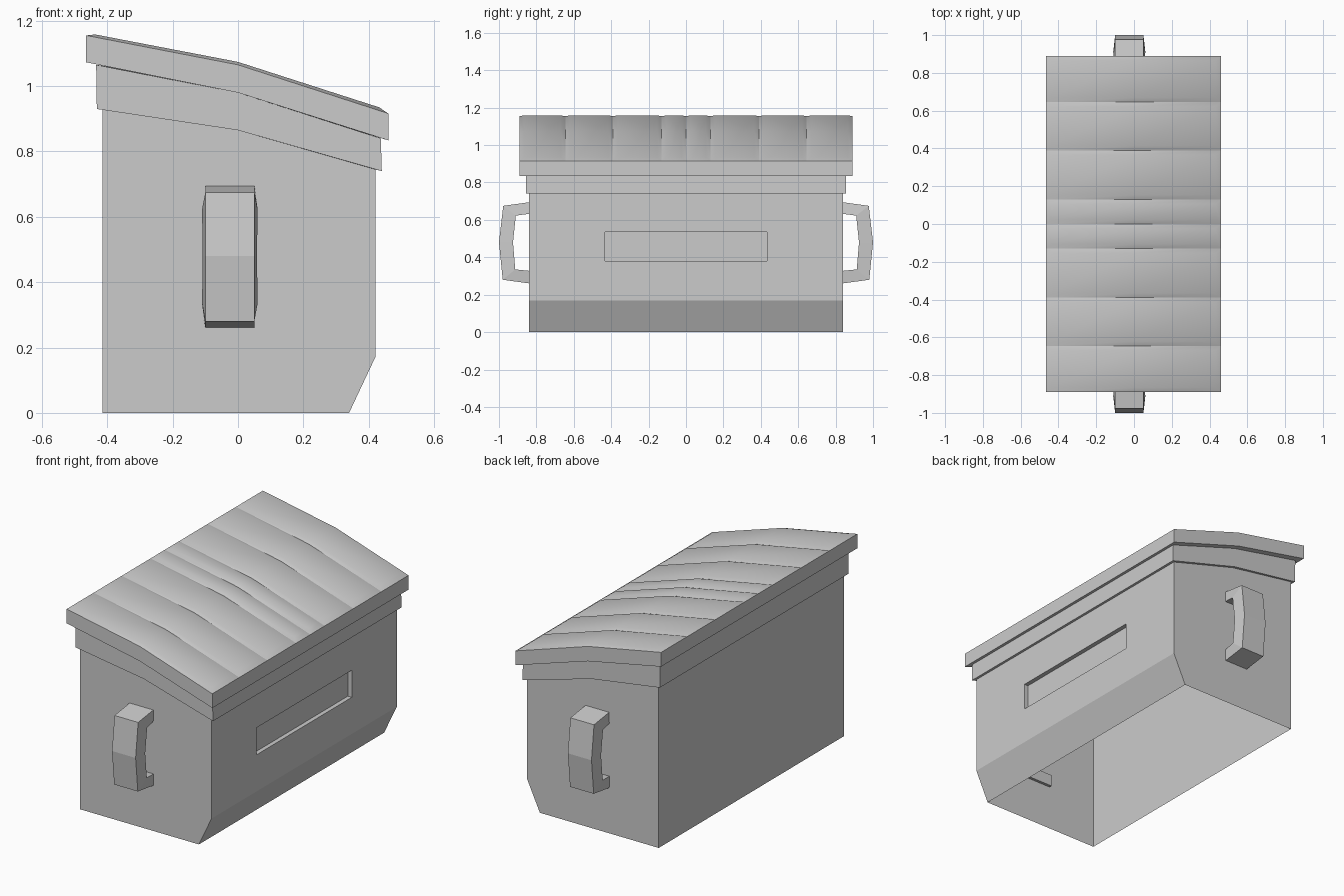
import bpy, bmesh

if "Cube" in bpy.data.objects:
    bpy.data.objects.remove(bpy.data.objects["Cube"])


def make_object(name, bm, smooth=False):
    bmesh.ops.remove_doubles(bm, verts=bm.verts, dist=0.0005)
    bmesh.ops.recalc_face_normals(bm, faces=bm.faces)
    mesh = bpy.data.meshes.new(name)
    bm.to_mesh(mesh)
    bm.free()
    obj = bpy.data.objects.new(name, mesh)
    bpy.context.collection.objects.link(obj)
    if smooth:
        bpy.ops.object.select_all(action='DESELECT')
        obj.select_set(True)
        bpy.context.view_layer.objects.active = obj
        bpy.ops.object.shade_smooth_by_angle(angle=0.6)
    return obj


def face(bm, points):
    return bm.faces.new([bm.verts.new(p) for p in points])


def loft(bm, rings):
    """Bridge closed rings of points with quads, returning the vertex rings."""
    vs = [[bm.verts.new(p) for p in r] for r in rings]
    n = len(rings[0])
    for a, b in zip(vs, vs[1:]):
        for i in range(n):
            j = (i + 1) % n
            bm.faces.new((a[i], a[j], b[j], b[i]))
    return vs


def ring(xl, xr, y0, y1, zl, zm, zr):
    """Six-point loop that is creased along x = 0."""
    low = [(xl, zl), (0, zm), (xr, zr)]
    return [(x, y0, z) for x, z in low] + [(x, y1, z) for x, z in reversed(low)]


# Body: open-bottomed walls with a chamfered foot and a recessed side slot
profile = [(-.415, 0), (.34, 0), (.42, .17), (.42, .745), (0, .865), (-.415, .93)]
Y = .84
bm = bmesh.new()
for s in (-1, 1):
    face(bm, [(x, s * Y, z) for x, z in profile])
for a, b in ((5, 0), (1, 2)):
    (xa, za), (xb, zb) = profile[a], profile[b]
    face(bm, [(xa, -Y, za), (xa, Y, za), (xb, Y, zb), (xb, -Y, zb)])


def side_rect(x, y, z0, z1):
    return [(x, -y, z0), (x, y, z0), (x, y, z1), (x, -y, z1)]


slot = loft(bm, [side_rect(.42, Y, .17, .745),
                 side_rect(.42, .432, .38, .535),
                 side_rect(.395, .432, .38, .535)])
bm.faces.new(slot[-1])
make_object("body", bm)

# Stepped rim and lid edge
steps = {
    "rim": [(-.415, .42, .84, .93, .865, .745),
            (-.432, .44, .855, .93, .865, .74),
            (-.434, .437, .855, 1.065, .98, .84),
            (-.40, .40, .83, 1.060, .98, .852)],
    "lid_edge": [(-.40, .40, .83, 1.060, .98, .852),
                 (-.465, .46, .89, 1.073, .98, .834),
                 (-.465, .46, .89, 1.155, 1.065, .916)],
}
for name, rows in steps.items():
    bm = bmesh.new()
    loft(bm, [ring(xl, xr, -y, y, *z) for xl, xr, y, *z in rows])
    make_object(name, bm)

# Lid panels: shallow raised strips meeting in valleys
valleys = [-.89, -.645, -.39, -.13, 0, .13, .39, .645, .89]
bm = bmesh.new()
for y0, y1 in zip(valleys, valleys[1:]):
    d = .024
    base = ring(-.465, .46, y0, y1, 1.155, 1.065, .916)
    top = ring(-.437, .432, y0 + d, y1 - d, 1.158, 1.074, .935)
    v = loft(bm, [base, top])[-1]
    bm.faces.new((v[0], v[1], v[4], v[5]))
    bm.faces.new((v[1], v[2], v[3], v[4]))
make_object("lid_panels", bm, smooth=True)

# Handles: outer (y, z), inner (y, z) and inner flare for each section
sections = [(.82, .697, .82, .635, 0), (.977, .675, .91, .623, .01),
            (1.0, .48, .925, .48, .008), (.98, .28, .913, .335, .01),
            (.82, .258, .82, .326, 0)]
for s, name in ((-1, "front_handle"), (1, "back_handle")):
    bm = bmesh.new()
    v = loft(bm, [[(-.1, s * yo, zo), (.05, s * yo, zo),
                   (.05 + f, s * yi, zi), (-.1 - f, s * yi, zi)]
                  for yo, zo, yi, zi, f in sections])
    bm.faces.new(v[0])
    bm.faces.new(v[-1])
    make_object(name, bm)
